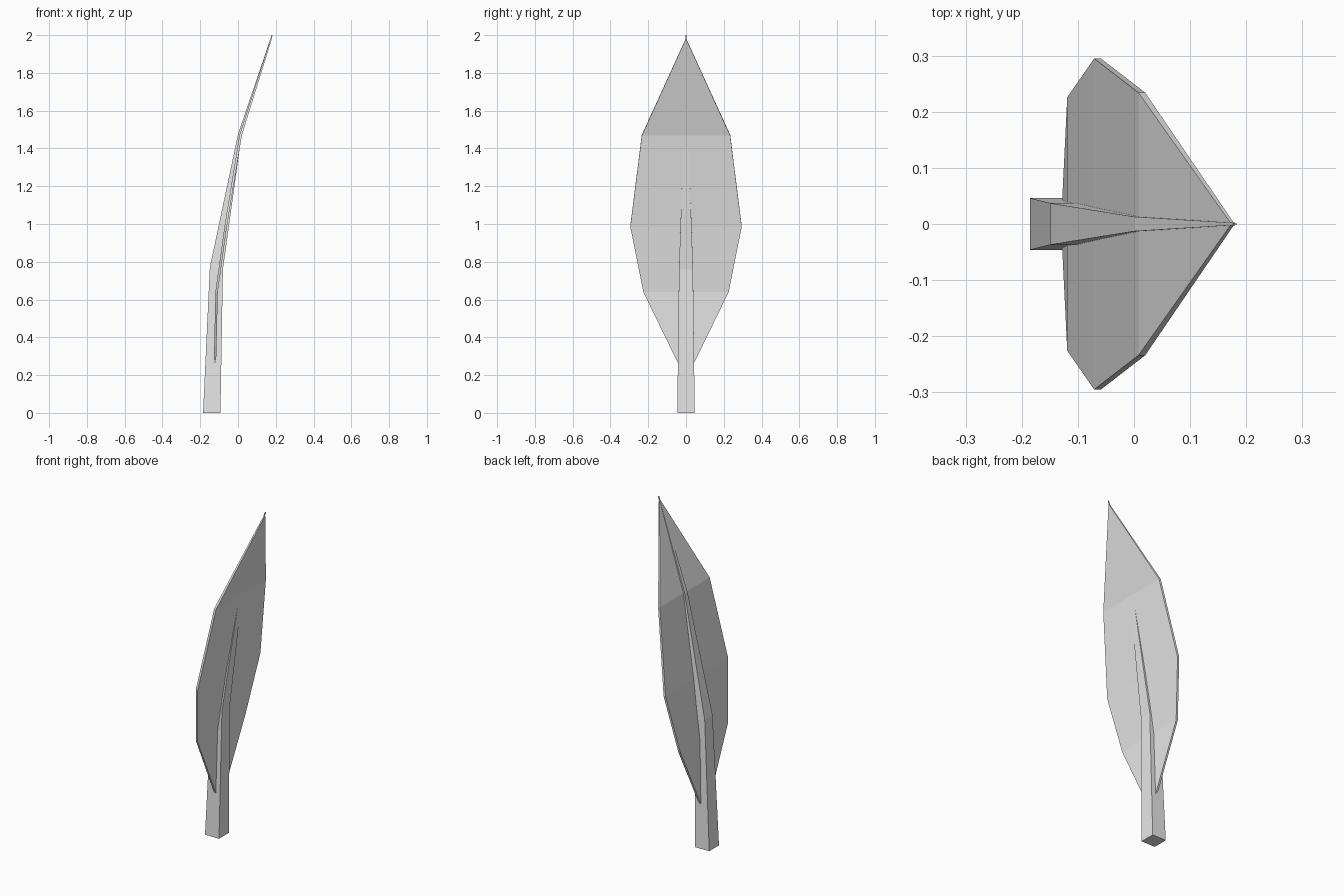
import bpy
import bmesh

cube = bpy.data.objects.get("Cube")
if cube:
    bpy.data.objects.remove(cube, do_unlink=True)

grey = bpy.data.materials.new("light_grey")
grey.use_nodes = True
grey.diffuse_color = (0.8, 0.8, 0.8, 1)
grey.node_tree.nodes["Principled BSDF"].inputs["Base Color"].default_value = grey.diffuse_color


def loft(name, sections):
    """Join rectangular sections: (back x, back z, front x, front z, half width)."""
    bm = bmesh.new()
    rings = []
    for xa, za, xb, zb, w in sections:
        corners = [(xa, -w, za), (xb, -w, zb), (xb, w, zb), (xa, w, za)]
        rings.append([bm.verts.new(c) for c in corners])
    for low, high in zip(rings, rings[1:]):
        for i in range(4):
            j = (i + 1) % 4
            bm.faces.new((low[i], low[j], high[j], high[i]))
    bm.faces.new(rings[0][::-1])
    bm.faces.new(rings[-1])
    bmesh.ops.recalc_face_normals(bm, faces=bm.faces)
    mesh = bpy.data.meshes.new(name)
    bm.to_mesh(mesh)
    bm.free()
    mesh.materials.append(grey)
    obj = bpy.data.objects.new(name, mesh)
    bpy.context.collection.objects.link(obj)
    return obj


# Tapering, bent stem that runs on as the midrib
loft("stem", [
    (-0.185, 0, -0.093, 0, 0.046),
    (-0.149, 0.77, -0.08, 0.76, 0.037),
    (0.0, 1.475, 0.018, 1.465, 0.013),
    (0.178, 2.0, 0.183, 1.998, 0.002),
])

# Thin leaf blade bent along the stem
loft("leaf_blade", [
    (-0.13, 0.18, -0.118, 0.18, 0.002),
    (-0.119, 0.645, -0.107, 0.64, 0.226),
    (-0.071, 0.99, -0.059, 0.985, 0.295),
    (0.008, 1.472, 0.02, 1.468, 0.234),
    (0.172, 1.98, 0.178, 1.977, 0.002),
])
